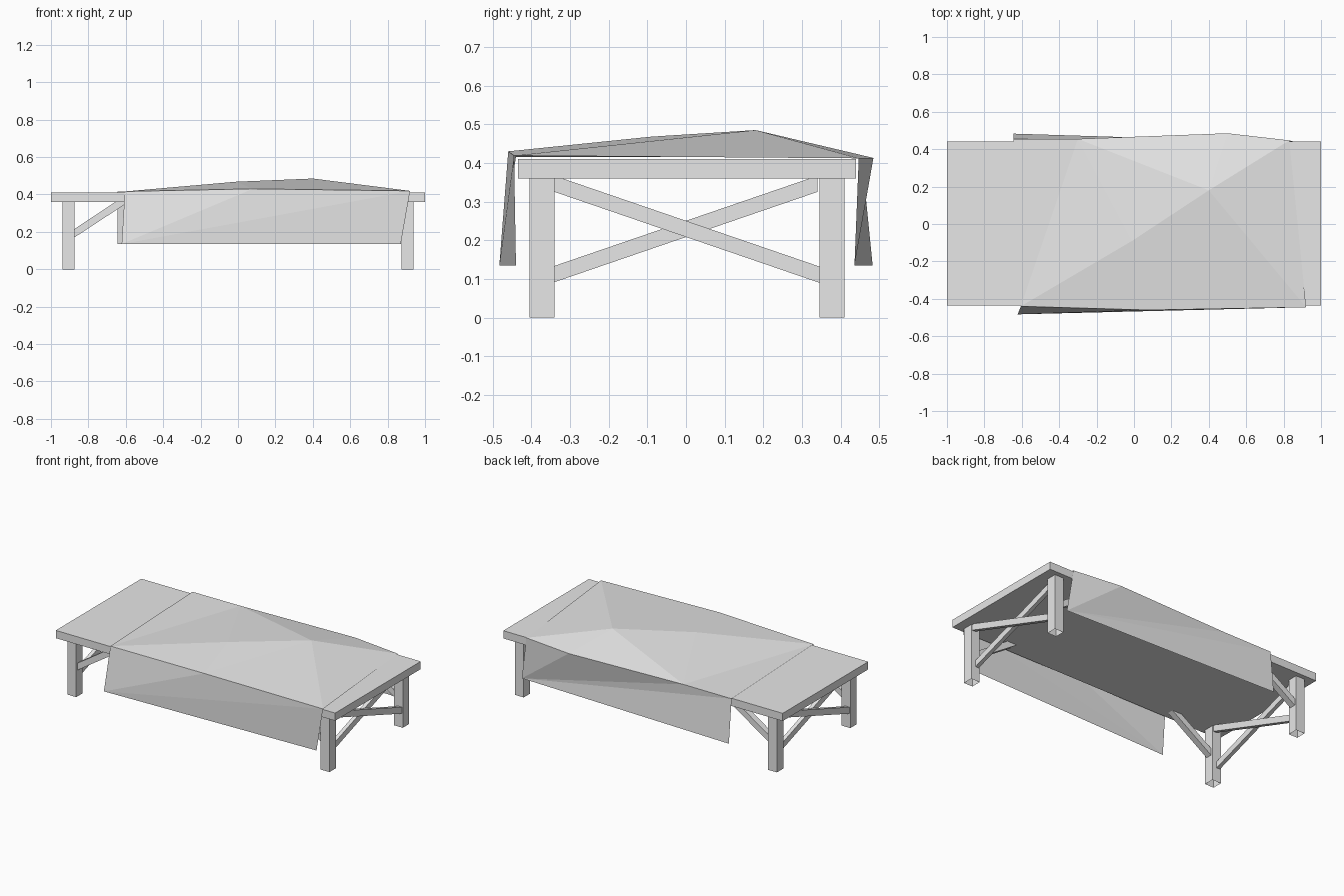
import bpy
import bmesh

cube = bpy.data.objects.get("Cube")
if cube:
    bpy.data.objects.remove(cube, do_unlink=True)

grey = bpy.data.materials.new("light_grey")
grey.use_nodes = True
grey.diffuse_color = (0.8, 0.8, 0.8, 1)
grey.node_tree.nodes["Principled BSDF"].inputs["Base Color"].default_value = (0.8, 0.8, 0.8, 1)


def finish(name, bm):
    mesh = bpy.data.meshes.new(name)
    bm.to_mesh(mesh)
    bm.free()
    mesh.materials.append(grey)
    obj = bpy.data.objects.new(name, mesh)
    bpy.context.collection.objects.link(obj)
    return obj


def prism(name, outline, axis, low, high, open_start=False):
    """Extrude a 2D outline along x, y or z from low to high."""
    bm = bmesh.new()

    def ring(depth):
        verts = []
        for point in outline:
            co = list(point)
            co.insert("xyz".index(axis), depth)
            verts.append(bm.verts.new(co))
        return verts

    a, b = ring(low), ring(high)
    start = bm.faces.new(a)
    bm.faces.new(b)
    for i in range(len(a)):
        j = (i + 1) % len(a)
        bm.faces.new((a[i], a[j], b[j], b[i]))
    bmesh.ops.recalc_face_normals(bm, faces=bm.faces)
    if open_start:
        bmesh.ops.delete(bm, geom=[start], context="FACES_ONLY")
    return finish(name, bm)


def rect(u0, u1, v0, v1):
    return [(u0, v0), (u1, v0), (u1, v1), (u0, v1)]


# Table top
under = 0.36
prism("table_top", rect(-1, 1, -0.435, 0.44), "z", under, 0.41)

# Legs (open at the foot) and the sloping braces along the length
leg_in, leg_out = 0.875, 0.938
for x_side, x_name in ((-1, "right"), (1, "left")):
    for y0, y1, y_name in ((-0.405, -0.34, "front"), (0.345, 0.41, "back")):
        prism(f"{y_name}_{x_name}_leg",
              rect(x_side * leg_in, x_side * leg_out, y0, y1), "z", 0, under, True)
        slope = [(0.875, 0.17), (0.875, 0.215), (0.655, under), (0.585, under)]
        middle = (y0 + y1) / 2
        prism(f"{y_name}_{x_name}_long_brace",
              [(x_side * x, z) for x, z in slope], "y", middle - 0.02, middle + 0.02)

    # Crossed braces between the legs at each end
    cross = [(-0.34, 0.325), (-0.34, under), (-0.32, under), (0.345, 0.132), (0.345, 0.09)]
    centre = x_side * (leg_in + leg_out) / 2
    prism(f"{x_name}_cross_brace_falling", cross, "x", centre, centre + 0.025)
    prism(f"{x_name}_cross_brace_rising", [(-y, z) for y, z in cross], "x",
          centre - 0.025, centre)

# Draped cloth: a thin faceted sheet with a flap on each long side
points = {
    "front_right": (-0.605, -0.44, 0.416), "front_fold": (0.08, -0.46, 0.43),
    "front_left": (0.92, -0.445, 0.419), "back_left": (0.83, 0.447, 0.412),
    "back_bulge": (0.5, 0.485, 0.413), "back_fold": (-0.3, 0.455, 0.416),
    "back_right": (-0.645, 0.455, 0.415),
    "peak": (0.4, 0.18, 0.485), "ridge": (-0.01, -0.09, 0.468),
    "front_low_right": (-0.622, -0.483, 0.135), "front_low_left": (0.87, -0.44, 0.135),
    "back_low_right": (-0.645, 0.483, 0.135), "back_low_left": (0.87, 0.436, 0.135),
}
facets = [
    "front_right back_fold back_right", "front_right ridge back_fold",
    "ridge peak back_fold", "back_fold peak back_bulge",
    "back_bulge peak back_left", "peak front_left back_left",
    "front_fold front_left peak", "front_right front_fold ridge",
    "front_fold peak ridge",
    "front_low_right front_fold front_right", "front_low_right front_left front_fold",
    "front_low_right front_low_left front_left",
    "back_low_left back_low_right back_right", "back_low_left back_right back_fold",
    "back_low_left back_fold back_bulge", "back_low_left back_bulge back_left",
]
bm = bmesh.new()
verts = {name: bm.verts.new(co) for name, co in points.items()}
for facet in facets:
    bm.faces.new([verts[name] for name in facet.split()])
bm.normal_update()
finish("cloth", bm)
